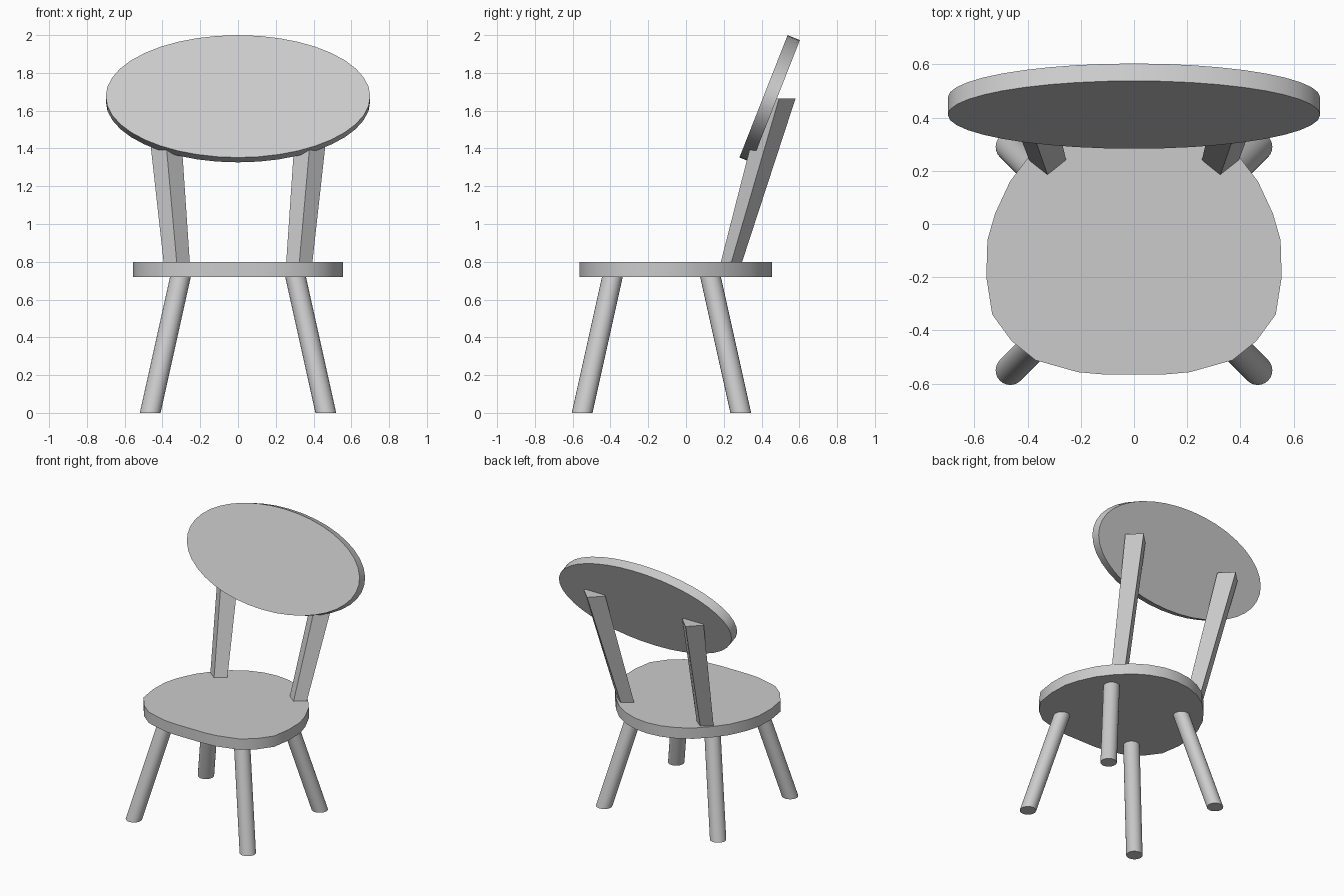
import bpy, bmesh, math
from mathutils import Vector

if "Cube" in bpy.data.objects:
    bpy.data.objects.remove(bpy.data.objects["Cube"])


def make_loft(name, low, high, smooth=True):
    """Solid between two matching loops of points (counter-clockwise from above)."""
    bm = bmesh.new()
    a = [bm.verts.new(p) for p in low]
    b = [bm.verts.new(p) for p in high]
    n = len(a)
    bm.faces.new(a[::-1])
    bm.faces.new(b)
    for i in range(n):
        j = (i + 1) % n
        bm.faces.new((a[i], a[j], b[j], b[i]))
    bmesh.ops.recalc_face_normals(bm, faces=bm.faces[:])
    me = bpy.data.meshes.new(name)
    bm.to_mesh(me)
    bm.free()
    ob = bpy.data.objects.new(name, me)
    bpy.context.collection.objects.link(ob)
    if smooth:
        bpy.ops.object.select_all(action='DESELECT')
        ob.select_set(True)
        bpy.context.view_layer.objects.active = ob
        bpy.ops.object.shade_smooth_by_angle(angle=math.radians(30))
    return ob


def ring(center, rx, ry, n, start=0.0):
    c = Vector(center)
    return [c + Vector((rx * math.cos(start + math.tau * i / n),
                        ry * math.sin(start + math.tau * i / n), 0)) for i in range(n)]


# Seat: rounded outline, narrower towards the back
half = [(0.12, -0.565), (0.21, -0.557), (0.37, -0.512), (0.46, -0.44), (0.533, -0.34),
        (0.555, -0.2), (0.551, -0.06), (0.522, 0.04), (0.466, 0.16), (0.394, 0.255),
        (0.305, 0.345), (0.21, 0.405), (0.105, 0.443)]
outline = half + [(0, 0.455)] + [(-x, y) for x, y in reversed(half)]
make_loft("seat", [(x, y, 0.72) for x, y in outline], [(x, y, 0.80) for x, y in outline])

for side, s in (("right", 1), ("left", -1)):
    # Splayed round legs, ending inside the seat
    for where, foot_y, top_y in (("front", -0.55, -0.381), ("back", 0.29, 0.121)):
        make_loft(f"{where}_leg_{side}",
                  ring((s * 0.465, foot_y, 0), 0.055, 0.055, 24),
                  ring((s * 0.296, top_y, 0.76), 0.055, 0.055, 24))

    # Square back posts set cornerwise, widening upwards
    make_loft(f"back_post_{side}",
              ring((s * 0.319, 0.222, 0.735), 0.068, 0.054, 4),
              ring((s * 0.402, 0.493, 1.665), 0.088, 0.087, 4), smooth=False)

# Oval backrest, tilted back
backrest = make_loft("backrest", ring((0, 0, -0.035), 0.70, 0.348, 40),
                     ring((0, 0, 0.035), 0.70, 0.348, 40))
backrest.location = (0, 0.443, 1.663)
backrest.rotation_euler = (math.radians(68.5), 0, 0)
